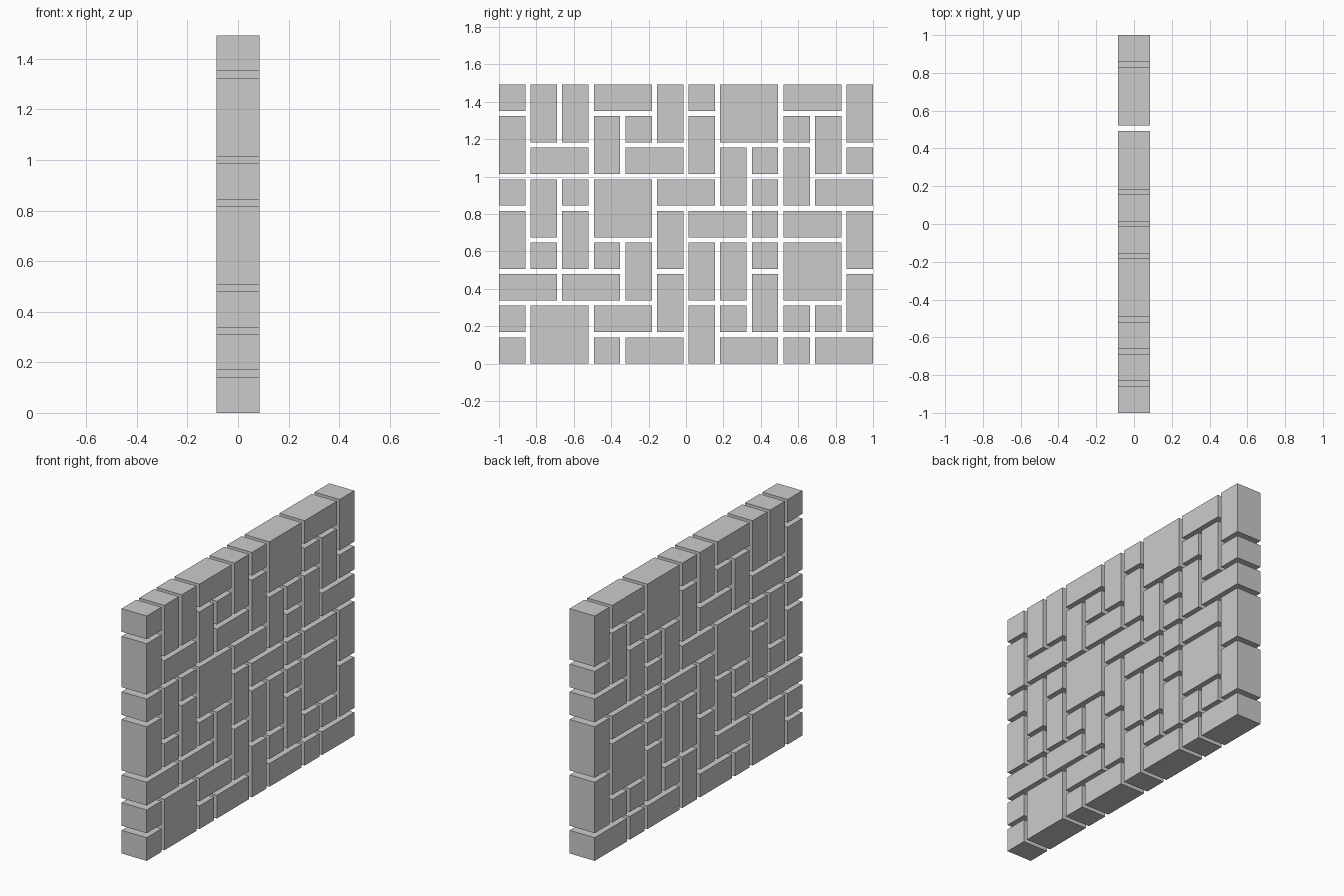
import bpy

if "Cube" in bpy.data.objects:
    bpy.data.objects.remove(bpy.data.objects["Cube"])

# Wall layout, top row first: equal neighbouring letters form one block
LAYOUT = [
    "abcddefgghhi",
    "jbcklemggnoi",
    "jppkqqmrstou",
    "vwxyyzzrAtBB",
    "CwDyyEFFGHHI",
    "CJDKLEMNOPPI",
    "QQRRLSMNTPPU",
    "VWWXXSYZT01U",
    "2WW344Y55677",
]
COLS, ROWS = 12, 9
GAP = 0.0275                     # open joint between blocks
PITCH = (2 + GAP) / COLS
DEPTH = 0.169


def add_block(name, c0, c1, r0, r1):
    y0, y1 = -1 + c0 * PITCH, -1 + (c1 + 1) * PITCH - GAP
    z0, z1 = r0 * PITCH, (r1 + 1) * PITCH - GAP
    bpy.ops.mesh.primitive_cube_add(size=1, location=(0, (y0 + y1) / 2, (z0 + z1) / 2))
    ob = bpy.context.object
    ob.name = name
    ob.scale = (DEPTH, y1 - y0, z1 - z0)


# Gather the cells covered by each block
cells = {}
for i, line in enumerate(LAYOUT):
    for c, key in enumerate(line):
        cells.setdefault(key, []).append((c, ROWS - 1 - i))

# Build the stone blocks
for n, group in enumerate(cells.values()):
    cs = [c for c, r in group]
    rs = [r for c, r in group]
    add_block(f"wall_block_{n + 1:02d}", min(cs), max(cs), min(rs), max(rs))
